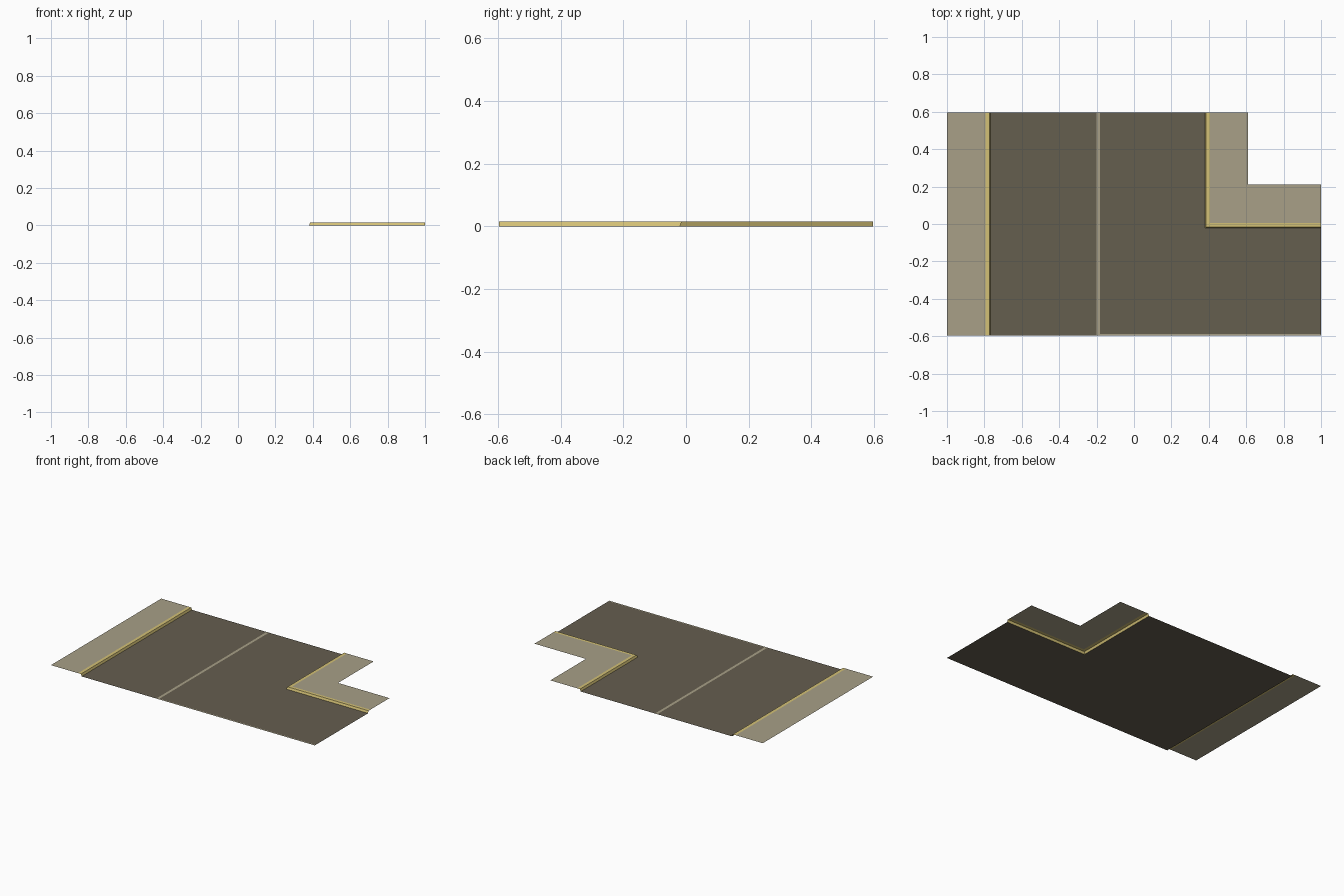
import bpy

if "Cube" in bpy.data.objects:
    bpy.data.objects.remove(bpy.data.objects["Cube"])


def material(name, rgb):
    # sRGB 0-255 to linear
    m = bpy.data.materials.new(name)
    lin = [((c / 255 + 0.055) / 1.055) ** 2.4 for c in rgb]
    m.diffuse_color = (*lin, 1)
    m.use_nodes = True
    m.node_tree.nodes["Principled BSDF"].inputs["Base Color"].default_value = m.diffuse_color
    return m


ASPHALT = material("asphalt", (101, 94, 79))
PAVING = material("paving", (168, 160, 135))
KERB = material("kerb_yellow", (212, 193, 118))
PAINT = material("line_paint", (168, 160, 135))

TOP = 0.015            # pavement height
X, Y = 1.0, 0.597      # half extents


def mesh_object(name, verts, faces, mat):
    me = bpy.data.meshes.new(name)
    me.from_pydata(verts, [], faces)
    me.materials.append(mat)
    ob = bpy.data.objects.new(name, me)
    bpy.context.collection.objects.link(ob)
    return ob


def sheet(name, outline, z, mat):
    """Flat single-sided polygon, outline counter-clockwise."""
    return mesh_object(name, [(x, y, z) for x, y in outline],
                       [tuple(range(len(outline)))], mat)


def rect(x0, y0, x1, y1):
    return [(x0, y0), (x1, y0), (x1, y1), (x0, y1)]


def kerb(name, rails):
    """Strip skinned between matching rails: road edge, top edge, paving edge."""
    n = len(rails[0][0])
    verts = [(x, y, z) for pts, z in rails for x, y in pts]
    faces = [(r * n + i, r * n + i + 1, (r + 1) * n + i + 1, (r + 1) * n + i)
             for r in range(len(rails) - 1) for i in range(n - 1)]
    return mesh_object(name, verts, faces, KERB)


# Road surface, wrapping around the corner
sheet("road", [(-0.767, -Y), (X, -Y), (X, -0.021), (0.38, -0.021),
               (0.38, Y), (-0.767, Y)], 0, ASPHALT)

# Painted lines, a hair above the road
sheet("centre_line", rect(-0.201, -Y, -0.183, Y), 0.0005, PAINT)
sheet("edge_line", rect(-0.183, -Y, X, -0.588), 0.0005, PAINT)

# Straight pavement on the left
sheet("left_pavement", rect(-X, -Y, -0.795, Y), TOP, PAVING)
kerb("left_kerb", [([(x, -Y), (x, Y)], z)
                   for x, z in ((-0.767, 0), (-0.773, TOP), (-0.795, TOP))])

# L-shaped corner pavement on the right
sheet("corner_pavement", [(0.407, 0.005), (X, 0.005), (X, 0.212), (0.61, 0.212),
                          (0.61, Y), (0.407, Y)], TOP, PAVING)
kerb("corner_kerb", [([(x, Y), (x, y), (X, y)], z)
                     for x, y, z in ((0.38, -0.021, 0), (0.386, -0.015, TOP),
                                     (0.407, 0.005, TOP))])

# Make every sheet's winding face the road or the sky
for ob in bpy.data.objects:
    if ob.name.endswith("kerb") and ob.data.polygons[-1].normal.z < 0:
        ob.data.flip_normals()
